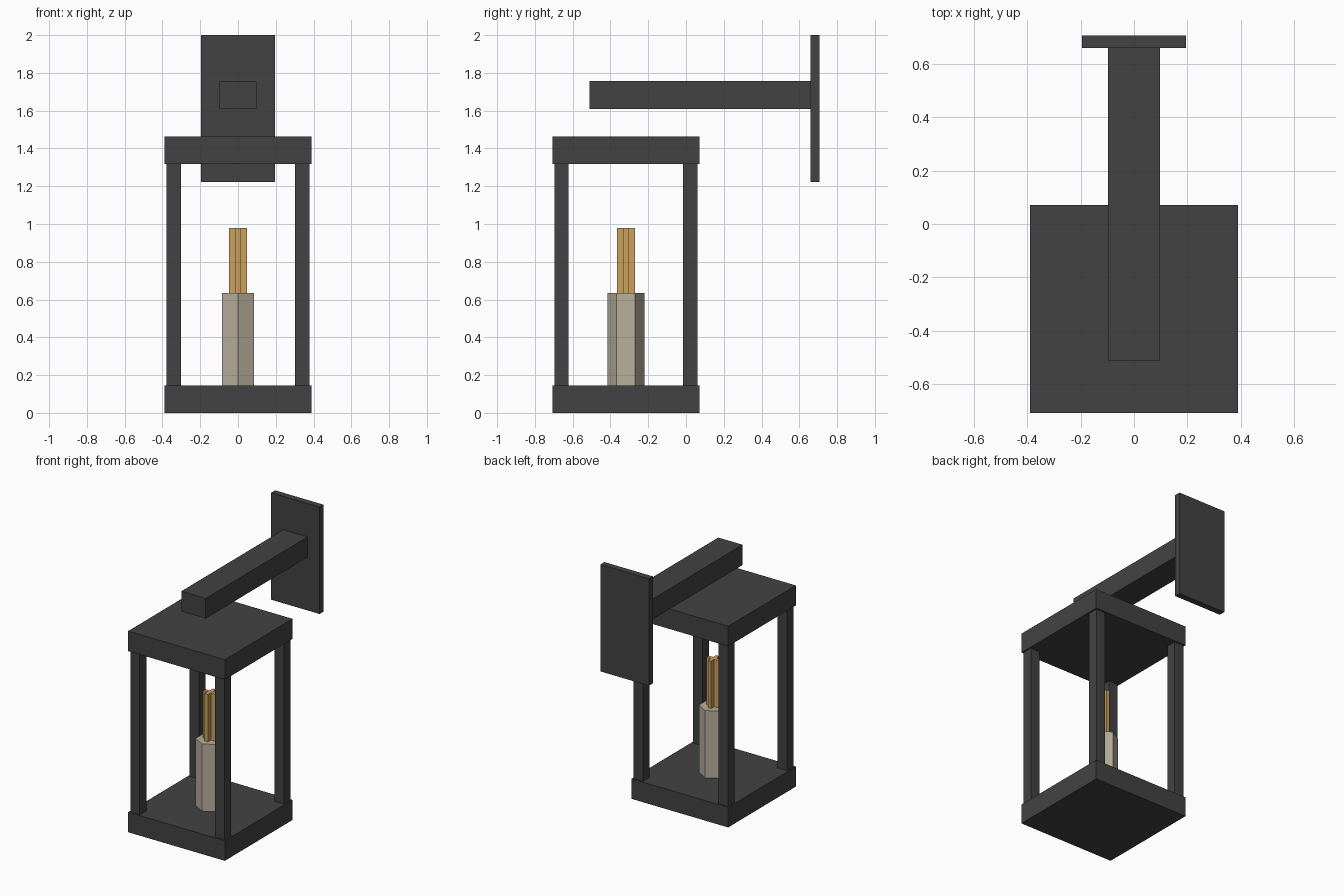
import bpy, bmesh, math
from mathutils import Matrix

if "Cube" in bpy.data.objects:
    bpy.data.objects.remove(bpy.data.objects["Cube"])


def material(name, rgb):
    m = bpy.data.materials.new(name)
    m.diffuse_color = (*rgb, 1.0)
    m.use_nodes = True
    m.node_tree.nodes["Principled BSDF"].inputs["Base Color"].default_value = m.diffuse_color
    return m


IRON = material("dark iron", (0.055, 0.055, 0.055))
WAX = material("pale wax", (0.48, 0.43, 0.33))
FLAME = material("amber flame", (0.60, 0.36, 0.11))

CY = -0.318  # lantern centre in y


def finish(bm, name, mat):
    mesh = bpy.data.meshes.new(name)
    bmesh.ops.recalc_face_normals(bm, faces=bm.faces[:])
    bm.to_mesh(mesh)
    bm.free()
    mesh.materials.append(mat)
    obj = bpy.data.objects.new(name, mesh)
    bpy.context.collection.objects.link(obj)
    return obj


def box(name, mat, x, y, z):
    """Box from (min, max) ranges on each axis."""
    bm = bmesh.new()
    size = [r[1] - r[0] for r in (x, y, z)]
    mid = [(r[0] + r[1]) / 2 for r in (x, y, z)]
    bmesh.ops.create_cube(bm, size=1, matrix=Matrix.Translation(mid) @ Matrix.Diagonal((*size, 1)))
    return finish(bm, name, mat)


def prism(name, mat, outline, z0, z1):
    """Upright prism from an outline around the lantern axis."""
    bm = bmesh.new()
    face = bm.faces.new([bm.verts.new((x, CY + y, z0)) for x, y in outline])
    ext = bmesh.ops.extrude_face_region(bm, geom=[face], use_keep_orig=True)
    top = [v for v in ext["geom"] if isinstance(v, bmesh.types.BMVert)]
    bmesh.ops.translate(bm, verts=top, vec=(0, 0, z1 - z0))
    return finish(bm, name, mat)


# Wall plate and arm
box("wall_plate", IRON, (-0.195, 0.195), (0.66, 0.706), (1.222, 2.0))
box("wall_arm", IRON, (-0.098, 0.098), (-0.511, 0.66), (1.61, 1.757))

# Lantern base and roof
for name, z in (("lantern_base", (0, 0.146)), ("lantern_roof", (1.318, 1.464))):
    box(name, IRON, (-0.389, 0.389), (CY - 0.389, CY + 0.389), z)

# Four corner posts
for sx, side in ((-1, "left"), (1, "right")):
    for sy, end in ((-1, "front"), (1, "back")):
        x, y = sx * 0.341, CY + sy * 0.341
        box(f"{end}_{side}_post", IRON, (x - 0.038, x + 0.038), (y - 0.038, y + 0.038), (0.146, 1.318))

# Six-sided candle with a corner facing front
hexagon = [(0.0975 * math.sin(i * math.pi / 3), 0.0975 * math.cos(i * math.pi / 3)) for i in range(6)]
prism("candle", WAX, hexagon, 0.146, 0.635)

# Plus-shaped flame
a, b = 0.048, 0.0135
quarter = [(a, -b), (a, b), (b, b)]
plus = []
for i in range(4):
    c, s = round(math.cos(i * math.pi / 2)), round(math.sin(i * math.pi / 2))
    plus += [(x * c - y * s, x * s + y * c) for x, y in quarter]
prism("flame", FLAME, plus, 0.635, 0.979)
